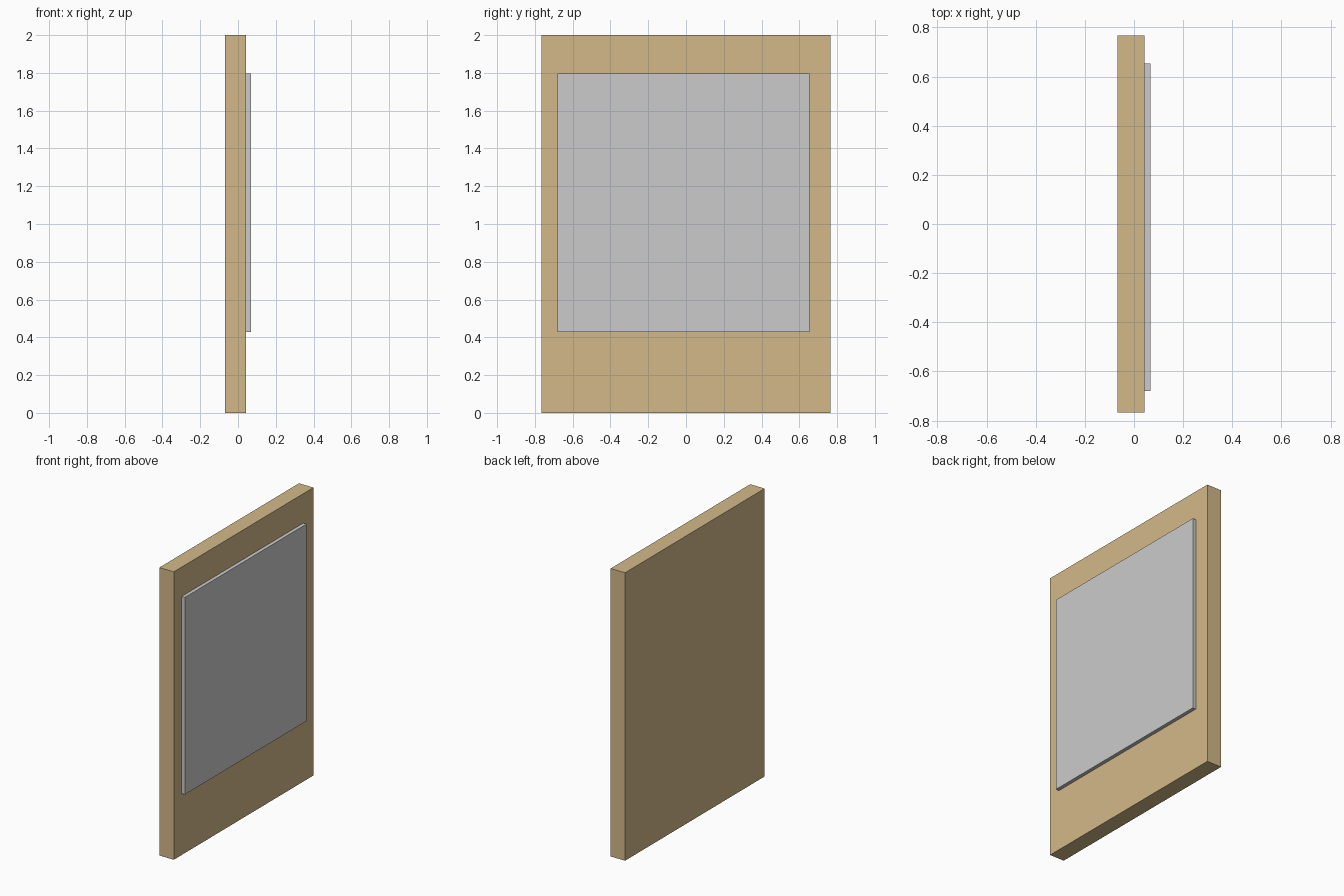
import bpy

if "Cube" in bpy.data.objects:
    bpy.data.objects.remove(bpy.data.objects["Cube"])


def box(name, x, y, z):
    """Axis-aligned box from (min, max) ranges."""
    bpy.ops.mesh.primitive_cube_add(
        size=1, location=[(a + b) / 2 for a, b in (x, y, z)])
    ob = bpy.context.object
    ob.name = name
    ob.scale = [b - a for a, b in (x, y, z)]
    bpy.ops.object.transform_apply(location=False, rotation=False, scale=True)
    return ob


wood = bpy.data.materials.new("wood")
wood.diffuse_color = (0.65, 0.485, 0.25, 1)
wood.use_nodes = True
wood.node_tree.nodes["Principled BSDF"].inputs["Base Color"].default_value = wood.diffuse_color

# Wooden backing board
board = box("backing_board", (-0.068, 0.043), (-0.766, 0.766), (0, 2))
board.data.materials.append(wood)

# Thin raised panel on the +x face
box("front_panel", (0.043, 0.068), (-0.68, 0.654), (0.427, 1.796))
